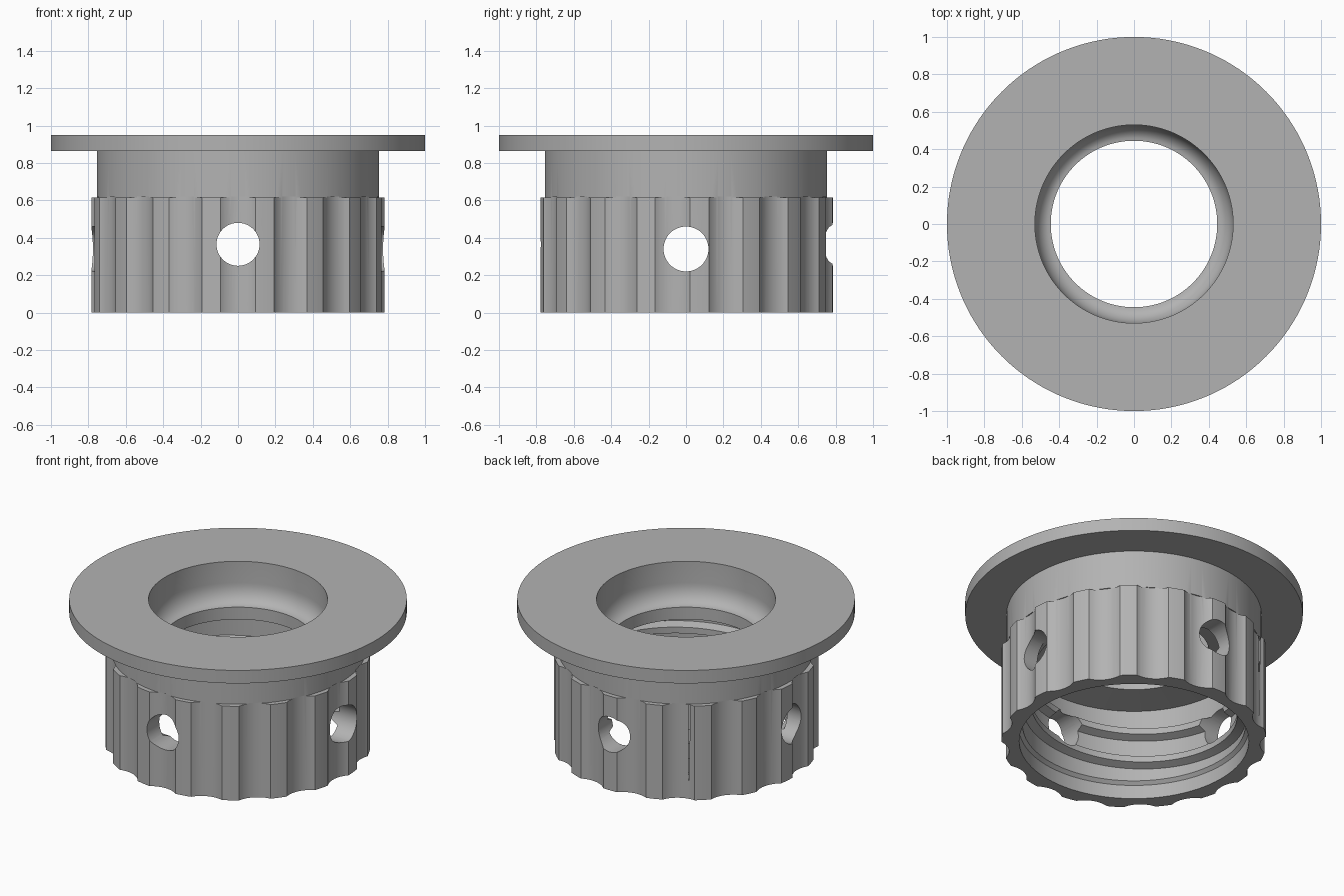
import bpy, bmesh, math
from mathutils import Matrix

cube = bpy.data.objects.get("Cube")
if cube:
    bpy.data.objects.remove(cube, do_unlink=True)

grey = bpy.data.materials.new("mid grey")
grey.use_nodes = True
colour = (0.45, 0.45, 0.45, 1)
grey.diffuse_color = colour
grey.node_tree.nodes["Principled BSDF"].inputs["Base Color"].default_value = colour

SEGMENTS = 136


def make_object(name, bm):
    bmesh.ops.recalc_face_normals(bm, faces=bm.faces)
    mesh = bpy.data.meshes.new(name)
    bm.to_mesh(mesh)
    bm.free()
    obj = bpy.data.objects.new(name, mesh)
    bpy.context.collection.objects.link(obj)
    mesh.materials.append(grey)
    return obj


def skin(bm, rings, closed):
    """Bridge matching closed cross-sections, capping the ends if open."""
    loops = [[bm.verts.new(p) for p in ring] for ring in rings]
    count = len(loops[0])
    pairs = list(zip(loops, loops[1:]))
    if closed:
        pairs.append((loops[-1], loops[0]))
    for a, b in pairs:
        for i in range(count):
            j = (i + 1) % count
            bm.faces.new((a[i], a[j], b[j], b[i]))
    if not closed:
        bm.faces.new(loops[0])
        bm.faces.new(loops[-1])


def polar(r, angle, z):
    return (r * math.cos(angle), r * math.sin(angle), z)


def cut(target, cutter):
    mod = target.modifiers.new("cut", "BOOLEAN")
    mod.operation = "DIFFERENCE"
    mod.solver = "EXACT"
    mod.object = cutter
    bpy.context.view_layer.objects.active = target
    bpy.ops.object.modifier_apply(modifier=mod.name)


# Collar: flange, neck, grip and stepped bore in one turned profile
profile = [(1, 0.95), (1, 0.865), (0.755, 0.865), (0.755, 0.615),
           (0.785, 0.615), (0.785, 0), (0.68, 0), (0.68, 0.09),
           (0.66, 0.11), (0.66, 0.585), (0.445, 0.61), (0.445, 0.69)]
# Rounded seat between the lip and the upper bore
for i in range(1, 9):
    t = math.radians(90 * i / 8)
    profile.append((0.445 + 0.085 * math.sin(t), 0.81 - 0.12 * math.cos(t)))
profile.append((0.53, 0.95))

bm = bmesh.new()
skin(bm, [[polar(r, math.tau * k / SEGMENTS, z) for r, z in profile]
          for k in range(SEGMENTS)], True)
collar = make_object("collar", bm)

# Internal screw thread, tapering into the wall at both ends
bm = bmesh.new()
sections = []
turns, pitch, steps = 2.1, 0.19, 200
for k in range(steps + 1):
    f = k / steps
    angle = math.tau * turns * f
    z = 0.11 + pitch * turns * f
    crest = 0.665 - 0.055 * min(1, f * 14 + 0.05, (1 - f) * 14 + 0.05)
    sections.append([polar(r, angle, z + dz) for r, dz in
                     ((0.675, -0.045), (crest, -0.02), (crest, 0.02), (0.675, 0.045))])
skin(bm, sections, False)
thread = make_object("inner_thread", bm)

# Scalloped flutes around the grip
FLUTES = 17
bm = bmesh.new()
for k in range(FLUTES):
    angle = -math.pi / 2 + math.tau * k / FLUTES
    bmesh.ops.create_cone(bm, cap_ends=True, segments=64, radius1=0.161, radius2=0.161,
                          depth=0.82, matrix=Matrix.Translation(polar(0.909, angle, 0.21)))
flutes = make_object("flute_cutter", bm)
cut(collar, flutes)

# Two crossing pairs of round side holes
cutters = [flutes]
for name, axis, radius, height in (("front_back_hole", "X", 0.115, 0.365),
                                   ("side_hole", "Y", 0.12, 0.34)):
    bm = bmesh.new()
    bmesh.ops.create_cone(bm, cap_ends=True, segments=48, radius1=radius, radius2=radius, depth=3,
                          matrix=Matrix.Translation((0, 0, height)) @ Matrix.Rotation(math.pi / 2, 4, axis))
    hole = make_object(name, bm)
    cut(collar, hole)
    cut(thread, hole)
    cutters.append(hole)

for cutter in cutters:
    bpy.data.objects.remove(cutter, do_unlink=True)

# Smooth the curved walls, keep the machined edges crisp
for obj in (collar, thread):
    bpy.ops.object.select_all(action="DESELECT")
    obj.select_set(True)
    bpy.context.view_layer.objects.active = obj
    bpy.ops.object.shade_smooth_by_angle(angle=math.radians(20))
